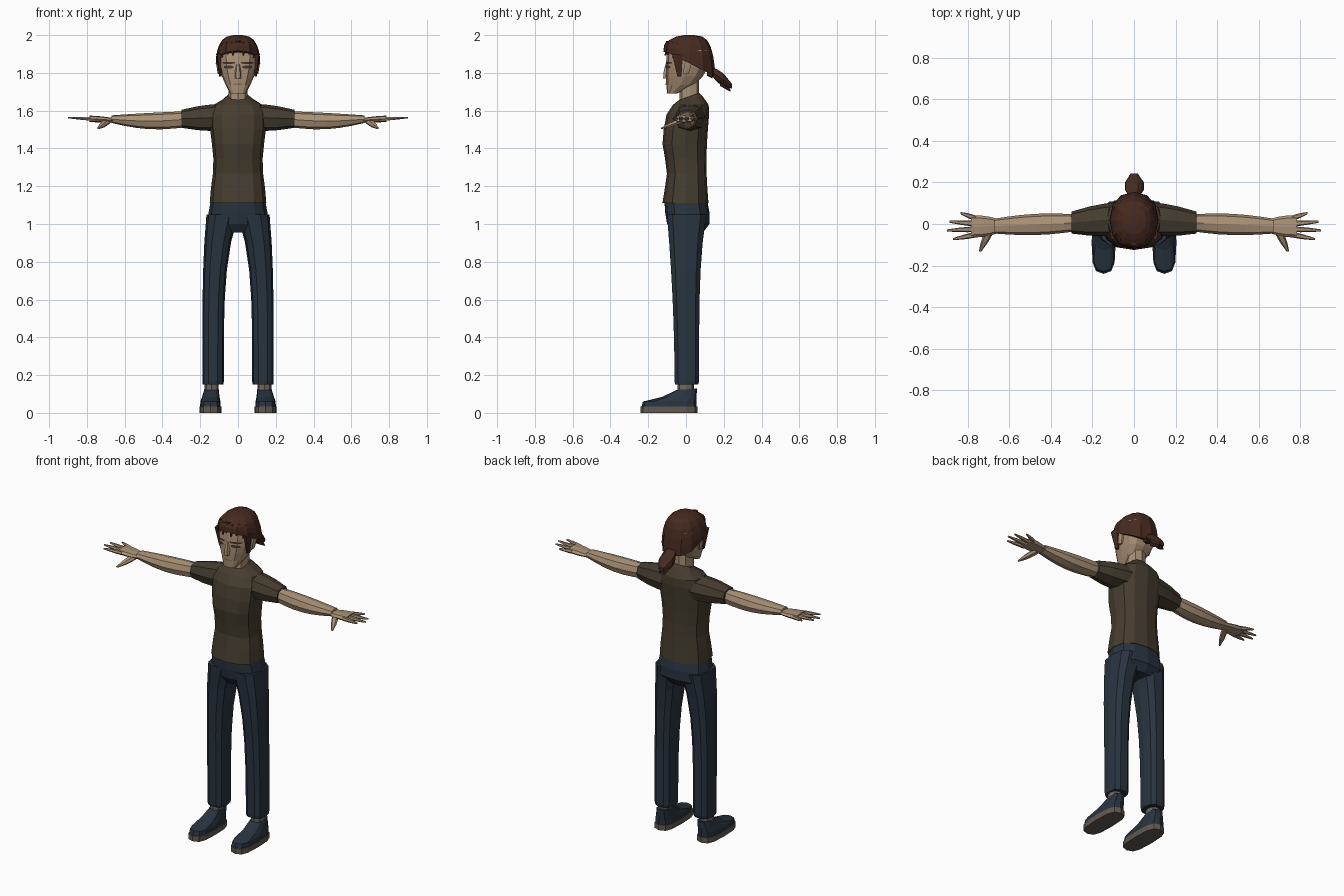
import bpy, bmesh, math
from math import sin, cos, pi, tau
from mathutils import Vector
from mathutils.bvhtree import BVHTree

cube = bpy.data.objects.get("Cube")
if cube:
    bpy.data.objects.remove(cube, do_unlink=True)


def material(name, red, green, blue):
    mat = bpy.data.materials.new(name)
    mat.use_nodes = True
    mat.diffuse_color = (red, green, blue, 1)
    shader = mat.node_tree.nodes["Principled BSDF"]
    shader.inputs["Base Color"].default_value = mat.diffuse_color
    shader.inputs["Roughness"].default_value = .9
    return mat


skin = material("skin", .4, .28, .18)
lip = material("lip shade", .24, .15, .1)
hair = material("dark brown hair", .06, .023, .014)
shirt = material("olive brown shirt", .06, .046, .028)
denim = material("navy denim and canvas", .022, .034, .05)
rubber = material("grey rubber", .12, .1, .08)
sock = material("grey sock", .16, .13, .1)
eye = material("dark eye", .05, .04, .036)


def finish(name, bm, mat):
    mesh = bpy.data.meshes.new(name)
    bm.to_mesh(mesh)
    bm.free()
    mesh.materials.append(mat)
    obj = bpy.data.objects.new(name, mesh)
    bpy.context.collection.objects.link(obj)
    return obj


def loft(name, mat, rings, axis="z", sides=8, squareness=.8, mirror=1, groove=1):
    """Skin a stack of rounded rings: centre, two radii and a tilt."""
    across, along = {"x": (1, 2), "y": (0, 2), "z": (0, 1)}[axis]
    normal = "xyz".index(axis)
    bm = bmesh.new()
    loops = []
    for centre, wide, deep, tilt in rings:
        loop = []
        for i in range(sides):
            angle = tau * i / sides
            scale = groove if i % 2 else 1
            co = Vector(centre)
            offset = deep * scale * math.copysign(abs(sin(angle)) ** squareness, sin(angle))
            co[across] += wide * scale * math.copysign(abs(cos(angle)) ** squareness, cos(angle))
            co[along] += offset
            co[normal] += tilt * offset
            co.x *= mirror
            loop.append(bm.verts.new(co))
        loops.append(loop)
    for low, high in zip(loops, loops[1:]):
        for i in range(sides):
            j = (i + 1) % sides
            bm.faces.new((low[i], low[j], high[j], high[i]))
    bm.faces.new(loops[0])
    bm.faces.new(loops[-1])
    bmesh.ops.recalc_face_normals(bm, faces=bm.faces)
    return finish(name, bm, mat)


def level(z, width, front, back, tilt=0, x=0):
    """Horizontal ring given by its front and back edges."""
    return (x, (front + back) / 2, z), width, (back - front) / 2, tilt


def lock(name, mat, start, end, thick, thin, bulge=0, flat=1, **options):
    """Tapered strand between two points, swelling in the middle."""
    start, end = Vector(start), Vector(end)
    rings = []
    for t in (0, .3, .6, 1):
        radius = thick + (thin - thick) * t + bulge * sin(pi * t)
        rings.append((start.lerp(end, t), radius, radius * flat, 0))
    return loft(name, mat, rings, **options)


def steps(first, last, count):
    return [first + (last - first) * i / (count - 1) for i in range(count)]


# Shirt: hem flare, narrow waist and full chest, then sloping shoulders
torso = []
for z in steps(1.11, 1.58, 7):
    rise = z - 1.1
    torso.append(level(z, .14 + .01 * cos(tau * rise / .45),
                       -.113 - .012 * cos(tau * rise / .34),
                       .12 - .012 * sin(pi * rise / .45)))
torso += [level(1.63, .13, -.07, .12), level(1.66, .08, -.05, .09, .2),
          level(1.675, .058, -.036, .07, .35)]
loft("shirt_body", shirt, torso, sides=12)
loft("neck", skin, [level(z, .05, -.035, .07) for z in (1.6, 1.68, 1.78)])

# Trouser seat
loft("trouser_seat", denim, [
    level(1.13, .143, -.115, .112), level(1.06, .156, -.11, .124),
    level(1, .166, -.1, .124), level(.955, .1, -.07, .09)], sides=12)

# Head: narrow chin widening to the temples
skull = []
for t in steps(0, 1, 6):
    swell = sin(pi / 2 * min(1, t * 1.2))
    skull.append(level(1.69 + .23 * t, .042 + .063 * swell,
                       -.1 - .007 * sin(pi * t), -.05 + .175 * swell ** .6))
head = loft("head", skin, skull, sides=12, squareness=.75)
lock("nose", skin, (0, -.1, 1.85), (0, -.107, 1.77), .008, .016, bulge=.004, sides=6)

head_shape = bmesh.new()
head_shape.from_mesh(head.data)
head_tree = BVHTree.FromBMesh(head_shape)
head_shape.free()


def face_plate(name, mat, centre_x, z, half_width, half_height, mirror=1):
    """Thin tapered strip laid on the front of the face."""
    bm = bmesh.new()
    columns = []
    for t in steps(-1, 1, 5):
        column = []
        for edge in (-1, 1):
            x = (centre_x + t * half_width) * mirror
            height = z + edge * half_height * (1 - t * t / 2)
            hit = head_tree.ray_cast(Vector((x, -1, height)), Vector((0, 1, 0)))[0]
            column.append(bm.verts.new(hit - Vector((0, .004, 0))))
        columns.append(column)
    for a, b in zip(columns, columns[1:]):
        face = [a[0], b[0], b[1], a[1]]
        bm.faces.new(face if mirror > 0 else face[::-1])
    return finish(name, bm, mat)


face_plate("mouth", lip, 0, 1.74, .03, .004)

# Hair: grooved dome swept down towards the nape, with a jagged fringe
dome = []
for angle in steps(0, 1.5, 7):
    spread = cos(angle) ** .6
    dome.append(((0, .018, 1.85 + .15 * sin(angle)), .118 * spread, .137 * spread,
                 -.5 * cos(angle) ** 4))
loft("hair_cap", hair, dome, sides=24, squareness=.9, groove=.96)
for i in range(-3, 4):
    x, curve = i * .028, i * i * .005
    drop = .012 * (i % 2) + .006 * abs(i)
    lock(f"fringe_lock_{i + 4}", hair, (x * .9, curve - .09, 1.97 - drop / 2),
         (x, curve - .115, 1.91 - drop), .016, .004, sides=5)

# Ponytail
lock("hair_tie", eye, (0, .11, 1.815), (0, .14, 1.8), .03, .03, axis="y")
lock("ponytail", hair, (0, .13, 1.81), (0, .243, 1.73), .025, .018, bulge=.03,
     flat=.75, axis="y", sides=10, groove=.9)
for side in (-1, 1):
    lock("ponytail_tip", hair, (.02, .18, 1.755), (.014, .236, 1.705), .025, .006,
         axis="y", sides=5, mirror=side)

for side, word in ((1, "left"), (-1, "right")):
    # Face details
    face_plate(word + "_brow", hair, .05, 1.853, .033, .006, side)
    face_plate(word + "_eye", eye, .05, 1.831, .025, .009, side)
    lock(word + "_sideburn", hair, (.1, -.045, 1.9), (.094, -.035, 1.78), .016, .006,
         flat=2, sides=6, mirror=side)
    lock(word + "_ear", skin, (.1, 0, 1.795), (.107, .015, 1.875), .007, .007,
         bulge=.003, flat=2, sides=6, mirror=side)

    # Sleeve
    lock(word + "_sleeve", shirt, (.08, .025, 1.565), (.3, .007, 1.557), .08, .053,
         bulge=.007, flat=.9, axis="x", mirror=side)

    # Arm thinning to a flat wrist, then the palm
    arm = []
    for t in steps(0, 1, 7):
        swell = sin(pi * t)
        arm.append(((.27 + .4 * t, .006 - .016 * t, 1.555 - .01 * swell),
                    .04 - .004 * t + .013 * swell, .042 - .022 * t + .012 * swell, 0))
    loft(word + "_arm", skin, arm, axis="x", mirror=side)
    lock(word + "_palm", skin, (.66, -.01, 1.55), (.785, -.012, 1.557), .036, .053,
         bulge=.006, flat=.32, axis="x", mirror=side)

    # Fingers fan out from the palm, the middle one reaching farthest
    for i, finger in enumerate(("index", "middle", "ring", "little")):
        fan = i - 1.5
        lock(f"{word}_{finger}_finger", skin, (.76, fan * .026 - .012, 1.556),
             (.9 - .02 * (i - 1.2) ** 2, fan * .042 - .01, 1.563), .014, .005,
             bulge=.002, flat=.8, axis="x", sides=6, mirror=side)
    lock(word + "_thumb", skin, (.69, -.025, 1.545), (.74, -.132, 1.506), .02, .006,
         bulge=.006, flat=.7, axis="y", sides=6, mirror=side)

    # Trouser leg, widening towards the hip
    leg = [level(.15, .055, -.06, .066, x=.132)]
    for t in steps(.02, 1, 7):
        flare = t ** 4
        leg.append(level(.15 + .9 * t, .057 + .028 * flare, -.063 - .042 * t * t,
                         .072 + .04 * flare, x=.132 - .05 * flare))
    loft(word + "_trouser_leg", denim, leg, sides=10, squareness=.72, mirror=side)

    # Ankle and shoe
    loft(word + "_ankle", sock, [level(z, .037, -.045, .043, x=.14) for z in (.09, .2)],
         mirror=side)
    loft(word + "_shoe_upper", denim, [
        level(.03, .055, -.236, .055, x=.146), level(.06, .053, -.228, .056, x=.146),
        level(.085, .046, -.125, .056, x=.144), level(.125, .038, -.05, .058, .07, x=.14)],
        sides=12, squareness=.65, mirror=side)
    loft(word + "_shoe_sole", rubber, [level(z, .058, -.24, .06, x=.146) for z in (0, .034)],
         sides=12, squareness=.65, mirror=side)
